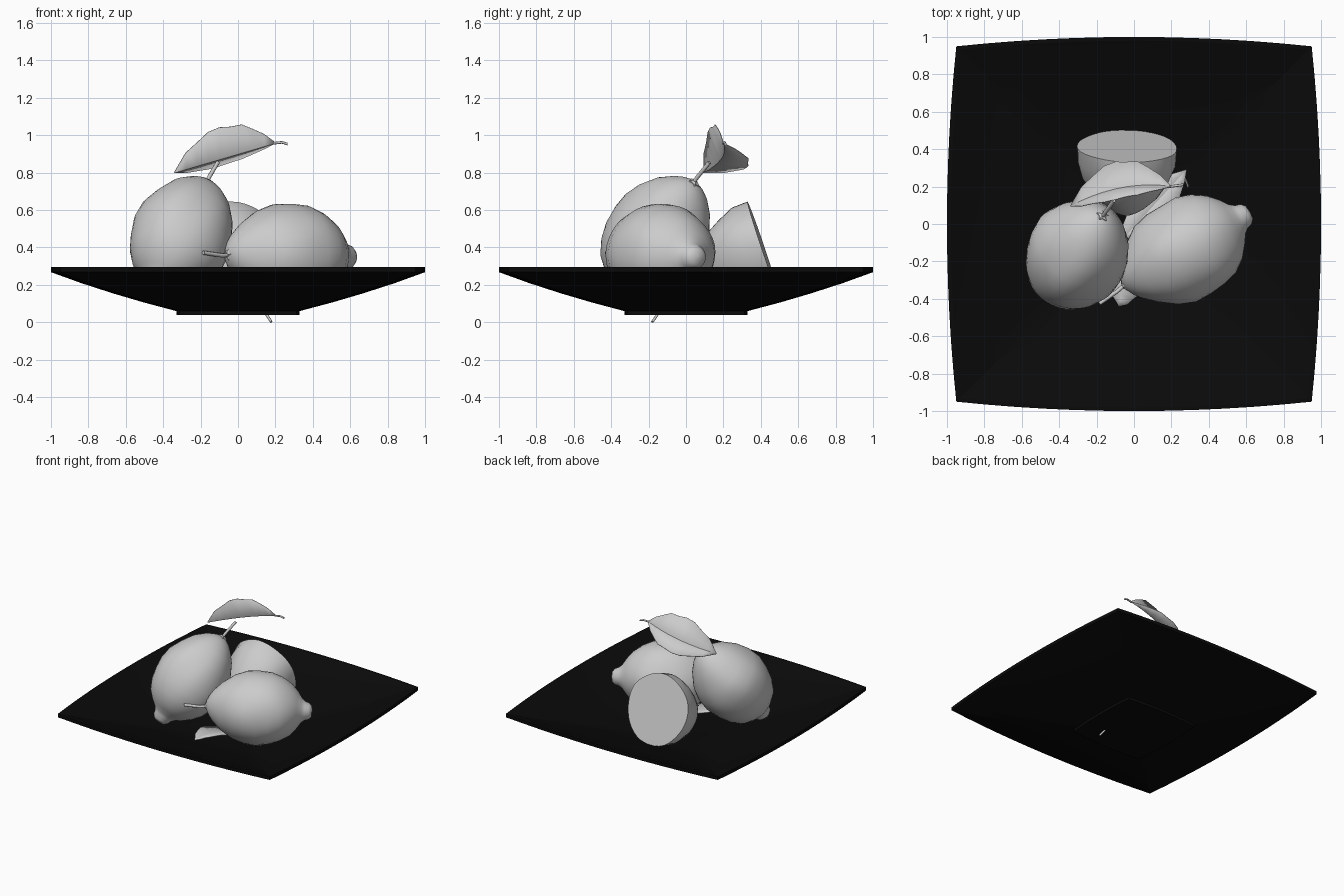
import bpy, bmesh, math
from mathutils import Vector, noise

cube = bpy.data.objects.get("Cube")
if cube:
    bpy.data.objects.remove(cube)


def material(name, value):
    m = bpy.data.materials.new(name)
    m.use_nodes = True
    col = (value, value, value, 1)
    m.diffuse_color = col
    m.node_tree.nodes["Principled BSDF"].inputs["Base Color"].default_value = col
    return m


BLACK = material("black glaze", 0.003)
GREY = material("pale grey", 0.6)


def finish(name, bm, mat, angle=None):
    bmesh.ops.recalc_face_normals(bm, faces=bm.faces)
    me = bpy.data.meshes.new(name)
    bm.to_mesh(me)
    bm.free()
    me.materials.append(mat)
    ob = bpy.data.objects.new(name, me)
    bpy.context.collection.objects.link(ob)
    if angle:
        bpy.ops.object.select_all(action="DESELECT")
        bpy.context.view_layer.objects.active = ob
        ob.select_set(True)
        bpy.ops.object.shade_smooth_by_angle(angle=math.radians(angle))
    return ob


def skin(bm, rings, caps=(True, True)):
    """Bridge equal closed rings of points, optionally capping the ends."""
    loops = [[bm.verts.new(p) for p in r] for r in rings]
    n = len(loops[0])
    for a, b in zip(loops, loops[1:]):
        for i in range(n):
            j = (i + 1) % n
            bm.faces.new((a[i], a[j], b[j], b[i]))
    if caps[0]:
        bm.faces.new(loops[0])
    if caps[1]:
        bm.faces.new(loops[-1])


def frame(axis):
    d = Vector(axis).normalized()
    u = d.orthogonal().normalized()
    return d, u, d.cross(u)


def circle(c, u, v, r, n):
    return [c + r * (math.cos(2 * math.pi * i / n) * u + math.sin(2 * math.pi * i / n) * v)
            for i in range(n)]


# Square plate with bowed sides and a square foot
def square_ring(s, z, n=12):
    pts = []
    for k in range(4):
        for i in range(n):
            t = 2 * i / n - 1
            x, y = 0.95 * t, -(1 - 0.05 * t * t)
            for _ in range(k):
                x, y = -y, x
            pts.append((x * s, y * s, z))
    return pts


bm = bmesh.new()
skin(bm, [square_ring(s, z) for s, z in (
    (0.33, 0.04), (0.33, 0.06), (0.5, 0.105), (0.67, 0.155), (0.84, 0.21), (1, 0.268),
    (1, 0.295), (0.98, 0.295), (0.84, 0.24), (0.67, 0.185), (0.5, 0.135), (0.33, 0.09))])
finish("plate", bm, BLACK, 20)


# Fruit: a revolved profile, gently lumpy. Distance along the axis, then radius
BODY = ((-0.385, 0.0), (-0.38, 0.035), (-0.36, 0.075), (-0.33, 0.115), (-0.27, 0.175),
        (-0.18, 0.232), (-0.09, 0.262), (0, 0.27), (0.09, 0.262), (0.17, 0.235),
        (0.24, 0.19), (0.29, 0.135), (0.32, 0.092), (0.345, 0.072), (0.375, 0.062),
        (0.395, 0.04), (0.4, 0.0))


def fruit(name, centre, axis, profile, seed, n=40):
    d, u, v = frame(axis)
    bm = bmesh.new()
    rings = []
    for t, r in profile:
        ring = []
        for p in circle(Vector(), u, v, max(r, 0.004), n):
            lump = 1 + 0.07 * noise.noise((p + d * t) * 5 + Vector((seed, 0, 0)))
            ring.append(Vector(centre) + d * t + p * lump)
        rings.append(ring)
    skin(bm, rings)
    return finish(name, bm, GREY, 50)


fruit("left_fruit", (-0.305, -0.165, 0.455), (-0.355, -0.54, -0.76), BODY, 3)
fruit("right_fruit", (0.275, -0.135, 0.36), (0.86, 0.5, -0.03), BODY, 8)
half = [p for p in BODY if p[0] <= 0]
fruit("half_fruit", (-0.035, 0.415, 0.39), (0.03, 0.95, 0.32), half, 14)


# Thin tapering stems
def tube(name, pts, radius, n=8):
    pts = [Vector(p) for p in pts]
    d, u, v = frame(pts[-1] - pts[0])
    bm = bmesh.new()
    skin(bm, [circle(p, u, v, radius, n) for p in pts])
    return finish(name, bm, GREY, 50)


# Star-shaped cap where a stem joins its fruit
def calyx(name, centre, axis, radius=0.036):
    d, u, v = frame(axis)
    c = Vector(centre)
    bm = bmesh.new()
    rings = []
    for h, s in ((-0.012, 1), (0.004, 0.95), (0.014, 0.4)):
        ring = circle(c + d * h, u, v, radius * s, 10)
        rings.append([c + d * h + (p - c - d * h) * (1 if i % 2 else 0.6)
                      for i, p in enumerate(ring)])
    skin(bm, rings)
    finish(name, bm, GREY)


tube("left_stem", ((-0.18, 0.02, 0.72), (-0.155, 0.06, 0.775), (-0.108, 0.125, 0.855)), 0.011)
calyx("left_calyx", (-0.168, 0.043, 0.745), (0.355, 0.54, 0.76))
tube("right_stem", ((-0.02, -0.3, 0.36), (-0.09, -0.36, 0.358), (-0.185, -0.425, 0.372)), 0.011)
calyx("right_calyx", (-0.05, -0.325, 0.365), (-0.86, -0.5, 0.03))


# Folded leaf: a midrib with a panel to each side, given as edge offsets
def leaf(name, tip, base, sag, side_a, side_b, steps=9):
    tip, base, sag = Vector(tip), Vector(base), Vector(sag)
    bm = bmesh.new()
    rows = []
    for i in range(steps + 1):
        t = i / steps
        mid = tip.lerp(base, t) + sag * (4 * t * (1 - t))
        w = math.sin(math.pi * t ** 0.9) ** 0.8 if 0 < t < 1 else 0.02
        wave = 1 + 0.05 * math.sin(i * 2.3)
        rows.append([bm.verts.new(mid + o * w * wave)
                     for o in (Vector(side_a), Vector(), Vector(side_b))])
    for a, b in zip(rows, rows[1:]):
        for k in range(2):
            bm.faces.new((a[k], a[k + 1], b[k + 1], b[k]))
    ob = finish(name, bm, GREY, 25)
    mod = ob.modifiers.new("thickness", "SOLIDIFY")
    mod.thickness = 0.004
    mod.offset = 0
    return ob


leaf("top_leaf", (-0.34, 0.095, 0.8), (0.2, 0.2, 0.958), (0, 0.045, 0.0),
     (0, -0.055, 0.17), (0, 0.145, -0.035))
tube("top_leaf_stalk", ((0.19, 0.2, 0.957), (0.235, 0.206, 0.962), (0.265, 0.21, 0.953)), 0.007)

leaf("back_lower_leaf", (-0.06, -0.08, 0.24), (0.28, 0.29, 0.13), (0, 0, 0.01),
     (-0.075, 0.06, 0.03), (0.075, -0.06, 0.03))
tube("back_leaf_stalk", ((0.23, 0.24, 0.14), (0.27, 0.25, 0.135), (0.29, 0.2, 0.13)), 0.007)

leaf("front_lower_leaf", (-0.08, -0.44, 0.12), (0.12, -0.13, 0.1), (-0.05, 0, 0.02),
     (-0.08, 0.05, 0.02), (0.08, -0.05, 0.02))
tube("front_leaf_stalk", ((0.11, -0.12, 0.1), (0.15, -0.15, 0.045), (0.178, -0.18, 0.002)), 0.007)
